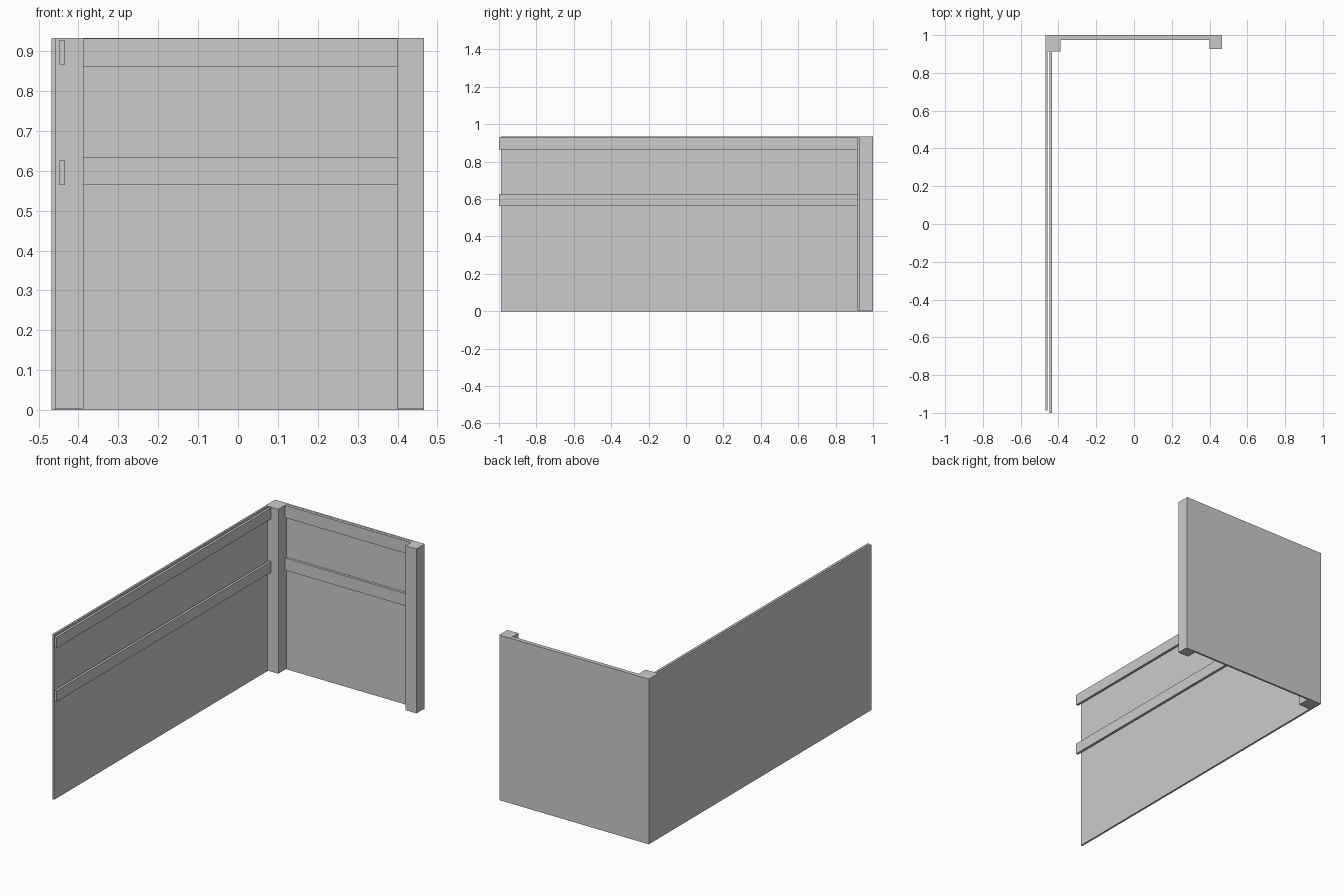
import bpy
import bmesh

if "Cube" in bpy.data.objects:
    bpy.data.objects.remove(bpy.data.objects["Cube"])


def box(name, x, y, z):
    """Axis-aligned box from (min, max) ranges."""
    bm = bmesh.new()
    bmesh.ops.create_cube(bm, size=1)
    for v in bm.verts:
        v.co = [r[0] if c < 0 else r[1] for c, r in zip(v.co, (x, y, z))]
    mesh = bpy.data.meshes.new(name)
    bm.to_mesh(mesh)
    bm.free()
    obj = bpy.data.objects.new(name, mesh)
    bpy.context.collection.objects.link(obj)
    return obj


# Thin outer panels meeting in an L
box("side_panel", (-0.468, -0.457), (-0.988, 1.0), (0, 0.933))
box("back_panel", (-0.457, 0.467), (0.989, 1.0), (0, 0.933))

# Corner post and end post, just clear of the floor
box("corner_post", (-0.457, -0.388), (0.914, 0.989), (0.004, 0.933))
box("end_post", (0.399, 0.467), (0.926, 0.989), (0.004, 0.933))

# Side rails stand slightly off the panel and run past its front edge
for label, z in (("upper", (0.866, 0.928)), ("lower", (0.564, 0.626))):
    box(f"side_rail_{label}", (-0.448, -0.434), (-1.0, 0.914), z)

# Back rails between the posts
for label, z in (("upper", (0.862, 0.932)), ("lower", (0.565, 0.634))):
    box(f"back_rail_{label}", (-0.388, 0.399), (0.975, 0.989), z)
